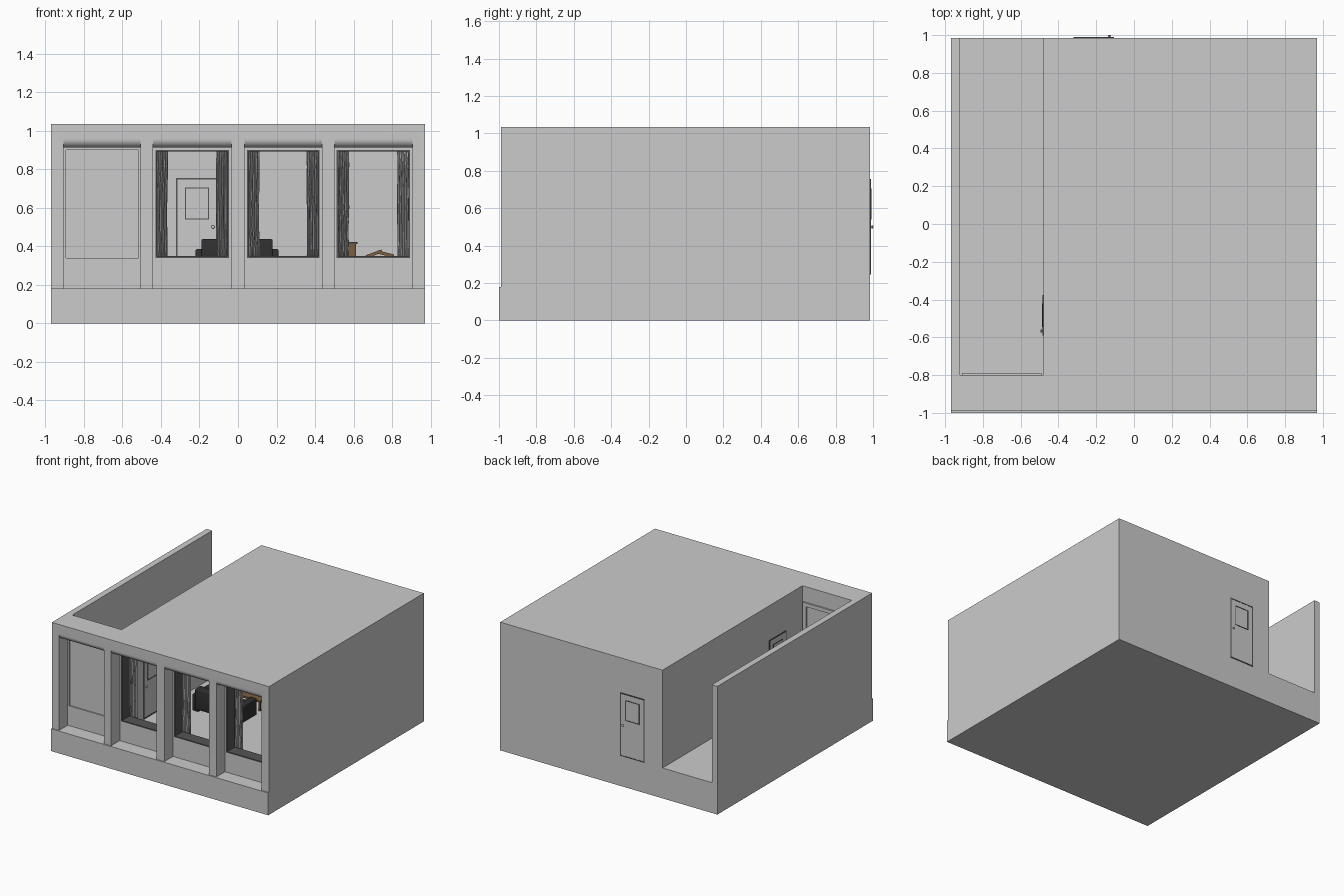
import bpy, bmesh, math, random
from mathutils import Matrix, Vector

if "Cube" in bpy.data.objects:
    bpy.data.objects.remove(bpy.data.objects["Cube"])

random.seed(4)


def material(name, rgb):
    m = bpy.data.materials.new(name)
    m.diffuse_color = (*rgb, 1)
    m.use_nodes = True
    m.node_tree.nodes["Principled BSDF"].inputs["Base Color"].default_value = m.diffuse_color
    return m


BLACK = material("black", (0.03, 0.03, 0.03))
DARK = material("dark_grey", (0.09, 0.09, 0.09))
WOOD = material("wood", (0.2, 0.11, 0.05))


def finish(name, bm, mat=None, smooth=False, xf=None):
    if xf:
        bm.transform(xf)
    bmesh.ops.recalc_face_normals(bm, faces=bm.faces)
    me = bpy.data.meshes.new(name)
    bm.to_mesh(me)
    bm.free()
    ob = bpy.data.objects.new(name, me)
    bpy.context.collection.objects.link(ob)
    if mat:
        me.materials.append(mat)
    if smooth:
        smooth_by_angle(ob)
    return ob


def activate(ob):
    bpy.ops.object.select_all(action='DESELECT')
    ob.select_set(True)
    bpy.context.view_layer.objects.active = ob


def smooth_by_angle(ob):
    activate(ob)
    bpy.ops.object.shade_smooth_by_angle(angle=math.radians(30))


def add_box(bm, x, y, z):
    size = Matrix.Diagonal((x[1] - x[0], y[1] - y[0], z[1] - z[0], 1))
    mid = Vector((sum(x) / 2, sum(y) / 2, sum(z) / 2))
    bmesh.ops.create_cube(bm, size=1, matrix=Matrix.Translation(mid) @ size)


def boxes(name, parts, mat=None, xf=None, bevel=0):
    bm = bmesh.new()
    for p in parts:
        add_box(bm, *p)
    if bevel:
        bmesh.ops.bevel(bm, geom=bm.edges[:], offset=bevel, segments=3,
                        profile=0.5, affect='EDGES')
    return finish(name, bm, mat, bevel > 0, xf)


def frame_bars(x, y, z, w):
    return [((x[0], x[0] + w), y, z), ((x[1] - w, x[1]), y, z),
            ((x[0] + w, x[1] - w), y, (z[0], z[0] + w)),
            ((x[0] + w, x[1] - w), y, (z[1] - w, z[1]))]


def extrude_x(profile, x):
    """Solid from a (y, z) outline running along x."""
    bm = bmesh.new()
    face = bm.faces.new([bm.verts.new((x[0], y, z)) for y, z in profile])
    ext = bmesh.ops.extrude_face_region(bm, geom=[face])
    bmesh.ops.translate(bm, vec=(x[1] - x[0], 0, 0),
                        verts=[v for v in ext['geom'] if isinstance(v, bmesh.types.BMVert)])
    return bm


def cut(ob, cutter):
    cutter.hide_render = True
    mod = ob.modifiers.new("cut", 'BOOLEAN')
    mod.operation, mod.solver, mod.object = 'DIFFERENCE', 'EXACT', cutter
    activate(ob)
    bpy.ops.object.modifier_apply(modifier=mod.name)
    bpy.data.objects.remove(cutter)


# Building shell: solid block with room, passage and window bays cut out
TOP, FLOOR = 1.035, 0.245
BAYS = [(-0.905, -0.505), (-0.44, -0.035), (0.035, 0.435), (0.5, 0.905)]
building = boxes("building", [((-0.97, 0.97), (-0.99, 0.985), (0, TOP))])
cut(building, boxes("room_cutter", [((-0.43, 0.92), (-0.79, 0.935), (FLOOR, 0.985))]))
cut(building, boxes("passage_cutter", [((-0.92, -0.48), (-0.80, 1.1), (FLOOR, 1.2))]))

# Bay outline with a rounded lintel edge
R = 0.045
arc = [(-0.99 + R * (1 - math.cos(a)), 0.957 - R * math.sin(a))
       for a in (i * math.pi / 16 for i in range(9))]
bay_profile = [(-1.05, 0.18), (-1.05, 0.957)] + arc + [(-0.88, 0.957 - R), (-0.88, 0.18)]
WZ = (0.34, 0.9)
for i, bay in enumerate(BAYS):
    cut(building, finish("bay_cutter", extrude_x(bay_profile, bay)))
    wx = (bay[0] + 0.012, bay[1] - 0.012)
    if i:
        cut(building, boxes("window_cutter", [(wx, (-0.95, -0.75), WZ)]))
        boxes("window_frame", frame_bars(wx, (-0.882, -0.785), WZ, 0.009), DARK)
    else:
        # Closed window: shallow panel in front, trim on the passage side
        cut(building, boxes("panel_cutter", [(wx, (-0.95, -0.87), WZ)]))
        boxes("blind_window_trim", frame_bars((-0.91, -0.49), (-0.805, -0.788), (0.33, 0.91), 0.03))
smooth_by_angle(building)

# Front plinth lip
boxes("plinth", [((-0.97, 0.97), (-1.0, -0.985), (0, 0.18))])


# Doors with glazed pane, thin dark trim and a knob on both sides
def door(xf):
    x, z = (-0.108, 0.108), (FLOOR, 0.755)
    px, pz = (-0.062, 0.062), (0.54, 0.705)
    boxes("door_leaf", [((x[0] + 0.008, x[1] - 0.008), (-0.028, 0.028), (z[0], z[1] - 0.008))], None, xf)
    boxes("door_trim", frame_bars(x, (-0.03, 0.03), z, 0.008), DARK, xf)
    boxes("door_pane_trim", frame_bars(px, (-0.031, 0.031), pz, 0.005), DARK, xf)
    bm = bmesh.new()
    for s in (-1, 1):
        turn = Matrix.Rotation(math.pi / 2, 4, 'X')
        bmesh.ops.create_cone(bm, cap_ends=True, segments=12, radius1=0.004, radius2=0.004,
                              depth=0.012, matrix=Matrix.Translation((0.083, s * 0.031, 0.5)) @ turn)
        bmesh.ops.create_uvsphere(bm, u_segments=16, v_segments=8, radius=0.009,
                                  matrix=Matrix.Translation((0.083, s * 0.036, 0.5))
                                  @ Matrix.Diagonal((1, 0.6, 1, 1)))
    finish("door_knob", bm, None, True, xf)


door(Matrix.Translation((-0.213, 0.96, 0)))
door(Matrix.Translation((-0.455, -0.483, 0)) @ Matrix.Rotation(-math.pi / 2, 4, 'Z'))


# Curtains: wavy sheets hanging just inside each open window
def curtain(x0, x1):
    bm = bmesh.new()
    n, rows = 40, 7
    phase = random.uniform(0, 6)
    grid = []
    for r in range(rows):
        t = r / (rows - 1)
        sway = random.uniform(-0.003, 0.003)
        row = []
        for i in range(n + 1):
            u = i / n
            wave = 0.013 * math.sin(u * 10 * math.pi + phase + 0.5 * math.sin(4 * t + phase))
            row.append(bm.verts.new((x0 + (x1 - x0) * u + sway, -0.765 + wave, 0.28 + 0.64 * t)))
        grid.append(row)
    for a, b in zip(grid, grid[1:]):
        for i in range(n):
            bm.faces.new((a[i], a[i + 1], b[i + 1], b[i]))
    ob = finish("curtain", bm, None, True)
    mod = ob.modifiers.new("thickness", 'SOLIDIFY')
    mod.thickness = 0.003


for bay in BAYS[1:]:
    curtain(bay[0] + 0.014, bay[0] + 0.075)
    curtain(bay[1] - 0.075, bay[1] - 0.014)

# Sofa with its back towards the windows
boxes("sofa", [((-0.17, 0.16), (-0.25, -0.07), (0.26, 0.32)),
               ((-0.19, 0.18), (-0.28, -0.21), (0.27, 0.437)),
               ((-0.22, -0.165), (-0.27, -0.06), (0.25, 0.385)),
               ((0.155, 0.21), (-0.27, -0.06), (0.25, 0.385)),
               ((-0.163, -0.007), (-0.21, -0.065), (0.322, 0.35)),
               ((-0.003, 0.153), (-0.21, -0.065), (0.322, 0.35))], BLACK, None, 0.008)


# Wooden furniture
def table(name, x, y, top):
    legs = [((a, a + 0.015), (b, b + 0.015), (FLOOR, top - 0.015))
            for a in (x[0] + 0.01, x[1] - 0.025) for b in (y[0] + 0.01, y[1] - 0.025)]
    boxes(name, legs + [(x, y, (top - 0.015, top))], WOOD)


table("coffee_table", (-0.13, 0.2), (0.0, 0.14), 0.335)
boxes("cabinet", [((0.53, 0.612), (0.3, 0.42), (FLOOR, 0.412))], WOOD)
boxes("cabinet_top", [((0.525, 0.62), (0.295, 0.425), (0.412, 0.422))], DARK)
table("low_table", (0.64, 0.83), (0.28, 0.44), 0.342)
for k, (px, ang) in enumerate([(0.705, -20), (0.765, 14)]):
    xf = Matrix.Translation((px, 0.36, 0.36)) @ Matrix.Rotation(math.radians(ang), 4, 'Y')
    boxes("open_book_half", [((-0.045, 0.045), (-0.04, 0.04), (-0.008, 0.008))], WOOD, xf)
